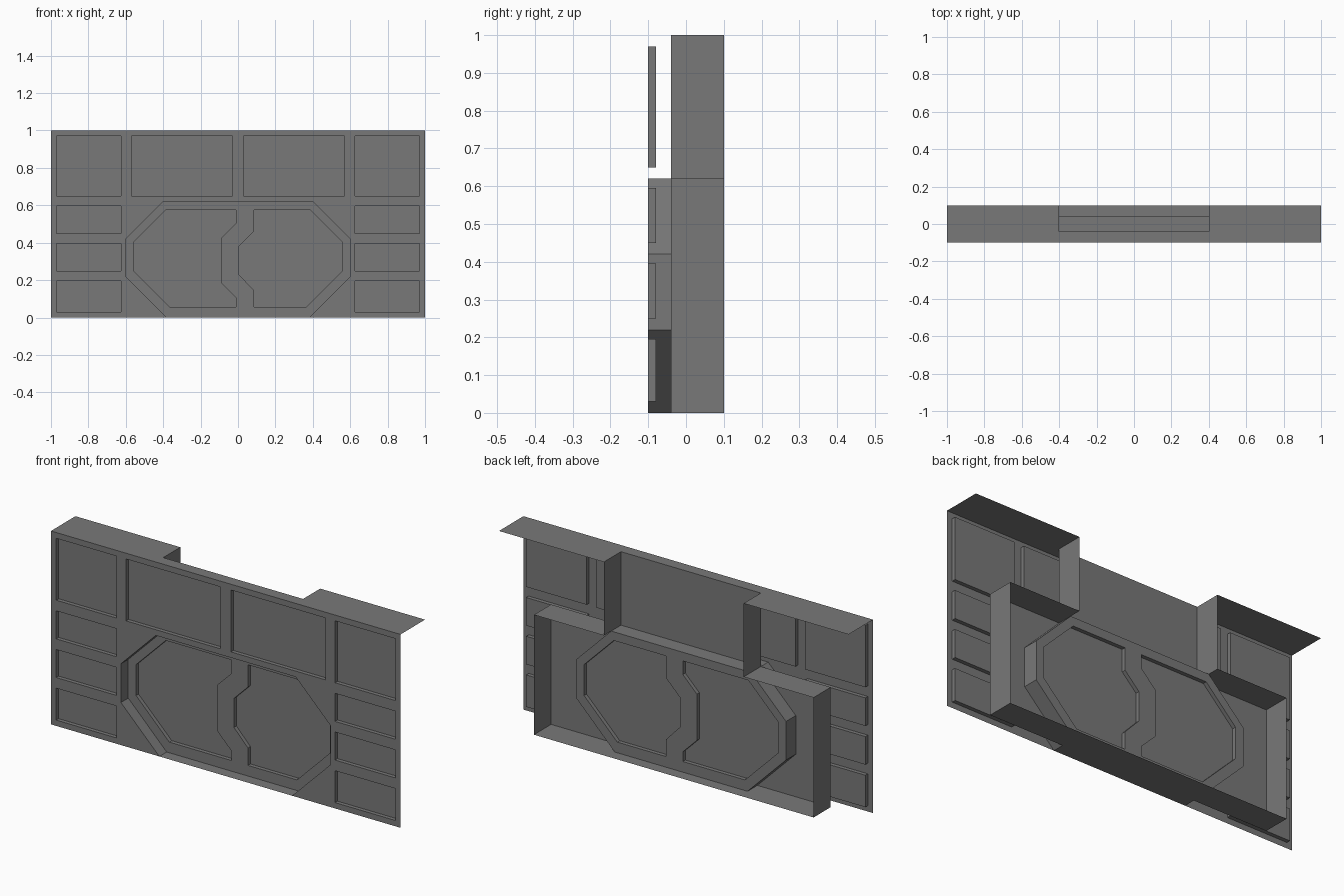
import bpy
import bmesh

if "Cube" in bpy.data.objects:
    bpy.data.objects.remove(bpy.data.objects["Cube"])

grey = bpy.data.materials.new("wall_grey")
grey.diffuse_color = (0.19, 0.19, 0.19, 1)
grey.use_nodes = True
grey.node_tree.nodes["Principled BSDF"].inputs["Base Color"].default_value = grey.diffuse_color


def finish(name, bm):
    bmesh.ops.remove_doubles(bm, verts=bm.verts[:], dist=0.0001)
    mesh = bpy.data.meshes.new(name)
    bm.to_mesh(mesh)
    bm.free()
    mesh.materials.append(grey)
    obj = bpy.data.objects.new(name, mesh)
    bpy.context.collection.objects.link(obj)
    return obj


def sheet(bm, outline, y, holes=(), facing=-1):
    """Flat upright sheet of (x, z) points at depth y, with optional holes."""
    edges = []
    for loop in (outline, *holes):
        vs = [bm.verts.new((x, y, z)) for x, z in loop]
        edges += [bm.edges.new((vs[i - 1], vs[i])) for i in range(len(vs))]
    res = bmesh.ops.triangle_fill(bm, use_beauty=True, use_dissolve=False,
                                  edges=edges, normal=(0, facing, 0))
    for f in res["geom"]:
        if isinstance(f, bmesh.types.BMFace):
            f.normal_update()
            if f.normal.y * facing < 0:
                f.normal_flip()


def band(bm, path, y0, y1, closed=False):
    """Strip running along an (x, z) path from depth y0 to y1."""
    a = [bm.verts.new((x, y0, z)) for x, z in path]
    b = [bm.verts.new((x, y1, z)) for x, z in path]
    for i in range(0 if closed else 1, len(path)):
        bm.faces.new((a[i - 1], a[i], b[i], b[i - 1]))


def rect(x0, x1, z0, z1):
    return [(x0, z0), (x1, z0), (x1, z1), (x0, z1)]


def mirror(points):
    return [(-x, z) for x, z in reversed(points)]


# Octagonal doorway, from bottom left up and over to bottom right
half_arch = [(-0.38, 0), (-0.6, 0.22), (-0.6, 0.42), (-0.4, 0.62)]
arch = half_arch + mirror(half_arch)

# Front wall with doorway cut-out and recessed panels
panels = [rect(0.03, 0.57, 0.65, 0.97)]
for z0, z1 in ((0.65, 0.97), (0.45, 0.595), (0.25, 0.395), (0.03, 0.195)):
    panels.append(rect(0.625, 0.97, z0, z1))
panels += [mirror(p) for p in panels]

bm = bmesh.new()
sheet(bm, [(-1, 0)] + arch + [(1, 0), (1, 1), (-1, 1)], -0.1, panels)
for p in panels:
    band(bm, p, -0.1, -0.08, closed=True)
    sheet(bm, p, -0.08)
finish("front_wall", bm)

# Doorway reveal, including its sill
bm = bmesh.new()
band(bm, arch, -0.1, -0.04, closed=True)
finish("doorway_reveal", bm)

# Double-sided door slab with interlocking recessed panels
left_panel = [(-0.365, 0.055), (-0.555, 0.245), (-0.555, 0.405), (-0.385, 0.575),
              (-0.01, 0.575), (-0.01, 0.505), (-0.09, 0.425), (-0.09, 0.185),
              (-0.01, 0.105), (-0.01, 0.055)]
right_panel = [(0.365, 0.055), (0.555, 0.245), (0.555, 0.405), (0.385, 0.575),
               (0.085, 0.575), (0.085, 0.46), (0.005, 0.38), (0.005, 0.23),
               (0.085, 0.145), (0.085, 0.055)]
bm = bmesh.new()
band(bm, arch, -0.04, 0.04)
for side in (-1, 1):
    sheet(bm, arch, side * 0.04, (left_panel, right_panel), side)
    for p in (left_panel, right_panel):
        band(bm, p, side * 0.04, side * 0.02, closed=True)
        sheet(bm, p, side * 0.02, facing=side)
finish("door", bm)

# Inner wall around the doorway and above it
bm = bmesh.new()
surround = [(-0.8, 0)] + half_arch + [(-0.8, 0.62)]
for outline in (surround, mirror(surround), rect(-0.4, 0.4, 0.62, 1)):
    sheet(bm, outline, -0.04, facing=1)
finish("inner_wall", bm)

# Side returns of the alcove: stepped walls and floor
bm = bmesh.new()
step = [(-0.4, 1), (-0.4, 0.62), (-0.8, 0.62), (-0.8, 0)]
band(bm, step + mirror(step), -0.04, 0.1)
finish("alcove_sides", bm)

# Top ledge, notched at the back
bm = bmesh.new()
ledge = [(-1, -0.1), (1, -0.1), (1, 0.1), (0.4, 0.1), (0.4, -0.04),
         (-0.4, -0.04), (-0.4, 0.1), (-1, 0.1)]
bm.faces.new([bm.verts.new((x, y, 1)) for x, y in ledge])
finish("top_ledge", bm)
